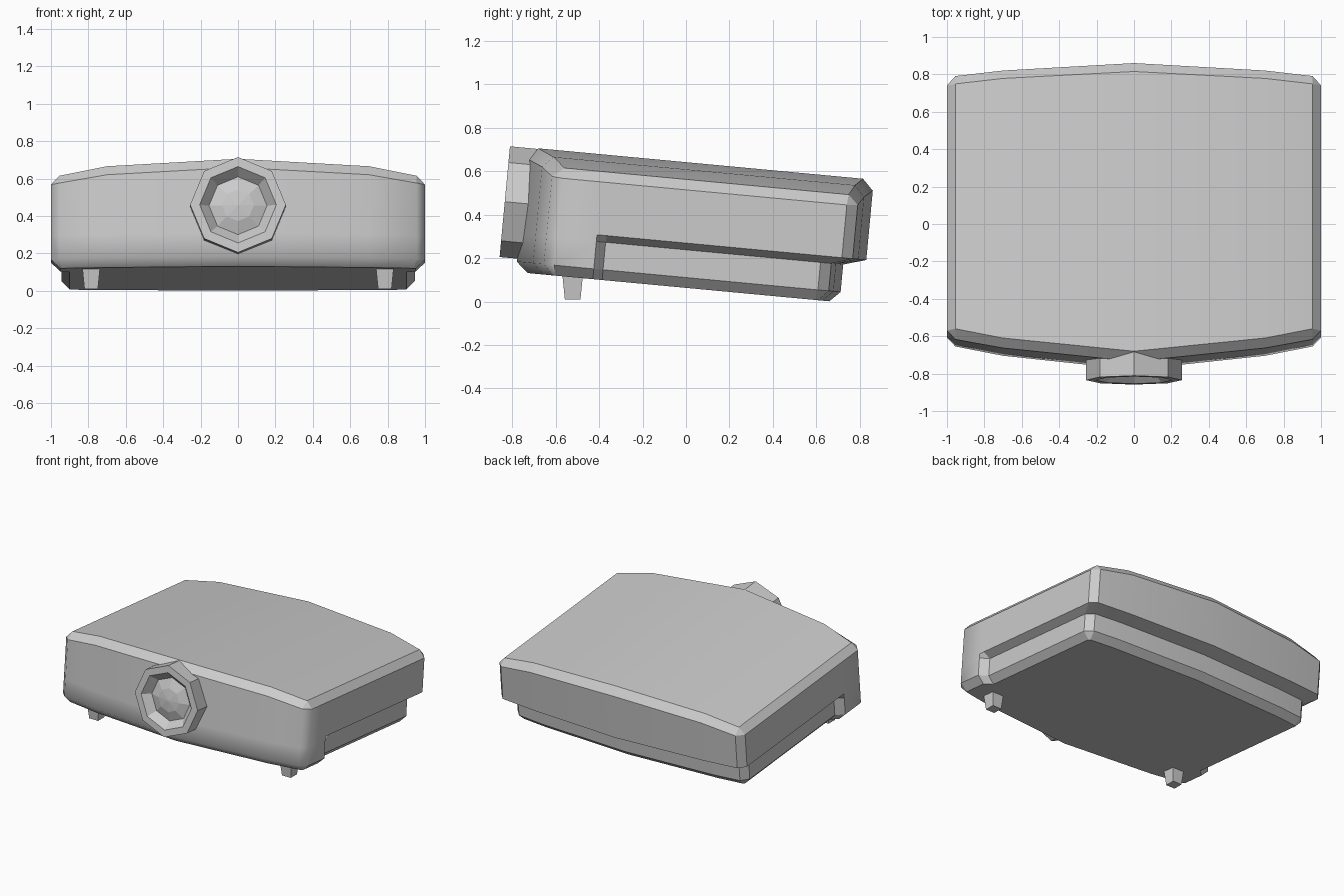
import bpy, bmesh, math
from mathutils import Matrix

if "Cube" in bpy.data.objects:
    bpy.data.objects.remove(bpy.data.objects["Cube"])

TILT = Matrix.Rotation(-math.radians(5.35), 4, 'X')   # front is propped up by its feet


def finish(bm, name):
    bmesh.ops.recalc_face_normals(bm, faces=bm.faces)
    mesh = bpy.data.meshes.new(name)
    bm.to_mesh(mesh)
    bm.free()
    ob = bpy.data.objects.new(name, mesh)
    bpy.context.collection.objects.link(ob)
    return ob


# Body: half outlines running front centre -> right side -> back centre
front = [(0, -.793), (.7, -.718), (.955, -.668), (1, -.62), (1, -.437)]
front_in = [(0, -.739), (.7, -.667), (.94, -.62), (.95, -.61), (.95, -.437)]
rear = [(1, -.394), (1, .696), (.955, .746), (.7, .772), (0, .809)]
rear_low = [(.945, -.394), (.945, .60), (.9, .65), (.7, .672), (0, .705)]
rear_base = [(.9, -.394), (.9, .595), (.89, .605), (.7, .625), (0, .657)]
top = [(0, -.743), (.7, -.669), (.955, -.615), (.955, -.615), (.955, -.437),
       (.955, -.394), (.955, .70), (.955, .70), (.7, .725), (0, .759)]
arch = [.588, .556, .516, .512, .512]
crown = [.639, .606, .56, .56, .56]
levels = [
    (front_in + rear_base, [.0625] * 10),
    (front + rear_low, [.11] * 10),
    (front + rear_low, [.237] * 10),
    (front + rear, [.268] * 10),
    (front + rear, arch + arch[::-1]),
    (top, crown + crown[::-1]),
]
bm = bmesh.new()
rings = [[bm.verts.new((x, y, z)) for (x, y), z in zip(pts, zs)] for pts, zs in levels]
for a, b in zip(rings, rings[1:]):
    for i in range(9):
        bm.faces.new((a[i], a[i + 1], b[i + 1], b[i]))
t = rings[-1]
bm.faces.new((t[0], t[1], t[8], t[9]))
bm.faces.new(t[1:9])
bm.faces.new(rings[0])
bmesh.ops.remove_doubles(bm, verts=bm.verts, dist=.0005)
bmesh.ops.mirror(bm, geom=bm.verts[:] + bm.edges[:] + bm.faces[:], axis='X', merge_dist=.0005)
bmesh.ops.recalc_face_normals(bm, faces=bm.faces)
# Soft front panel, crisp edges elsewhere
for f in bm.faces:
    f.smooth = True
for e in bm.edges:
    soft_front = all(v.co.y < -.61 and .08 < v.co.z < .62 for v in e.verts) and \
        sum(v.co.z for v in e.verts) < 1.0
    e.smooth = soft_front or e.calc_face_angle(0) < math.radians(20)
body = finish(bm, "projector_body")
body.matrix_world = TILT

# Lens barrel: eight-sided rim, recess and domed glass
profile = [(.256, -.70), (.256, -.874), (.205, -.874), (.155, -.82), (.085, -.845)]
bm = bmesh.new()
rings = [[bm.verts.new((r * math.sin(k * math.pi / 4), y, .38 + r * math.cos(k * math.pi / 4)))
          for k in range(8)] for r, y in profile]
for a, b in zip(rings, rings[1:]):
    for k in range(8):
        bm.faces.new((a[k], a[(k + 1) % 8], b[(k + 1) % 8], b[k]))
tip = bm.verts.new((0, -.855, .38))
for k in range(8):
    bm.faces.new((rings[-1][k], rings[-1][(k + 1) % 8], tip))
bm.faces.new(rings[0])
finish(bm, "lens_barrel").matrix_world = TILT

# Tapered front feet, upright
for side, name in ((-1, "front_foot_left"), (1, "front_foot_right")):
    bm = bmesh.new()
    bmesh.ops.create_cone(bm, cap_ends=True, segments=4, radius1=.036 * math.sqrt(2),
                          radius2=.05 * math.sqrt(2), depth=.14,
                          matrix=Matrix.Translation((side * .785, -.522, .08))
                          @ Matrix.Rotation(math.pi / 4, 4, 'Z'))
    finish(bm, name)
